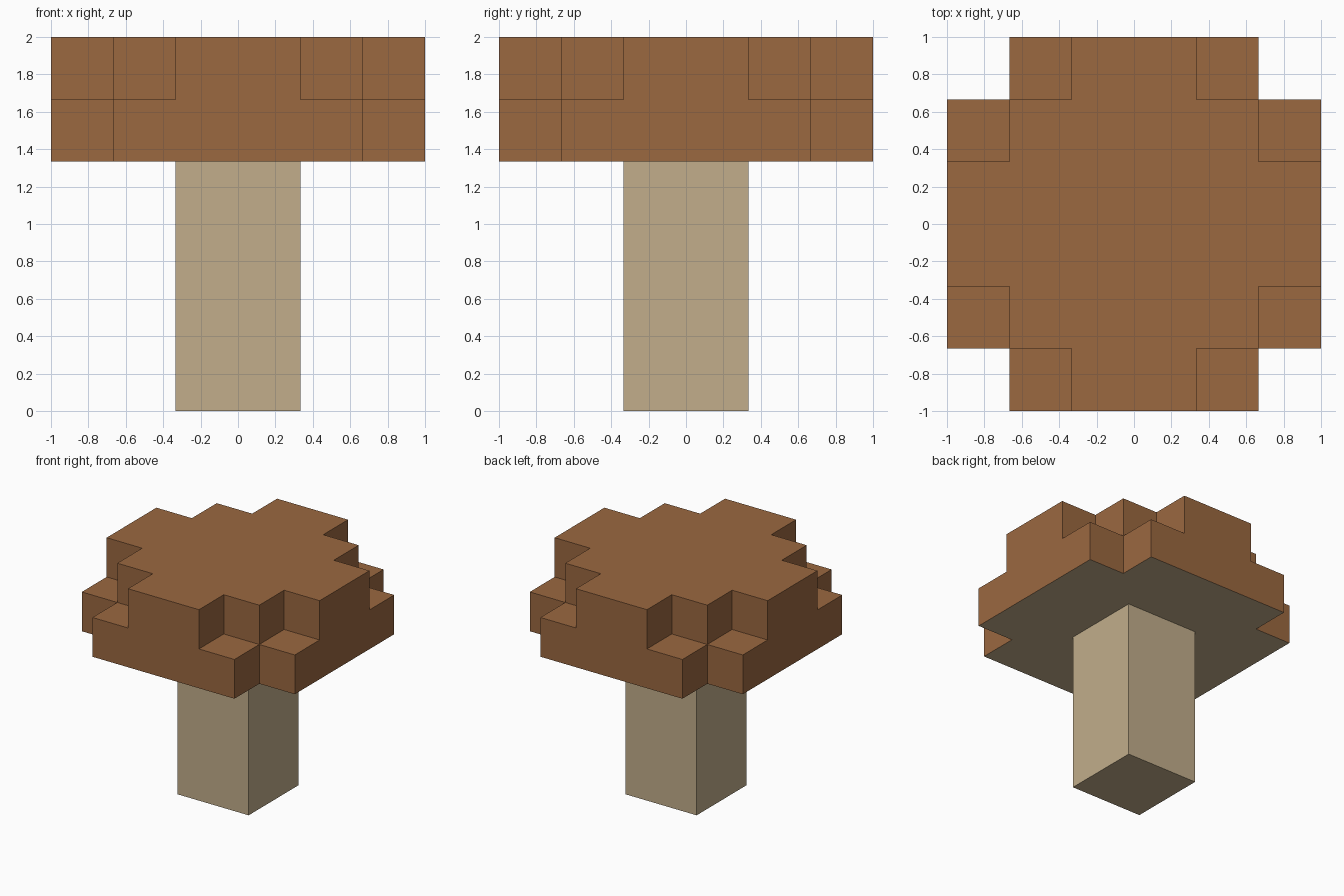
import bpy, bmesh
from mathutils import Matrix, Vector

cube = bpy.data.objects.get("Cube")
if cube:
    bpy.data.objects.remove(cube, do_unlink=True)

U = 1 / 3  # edge of one block


def make_material(name, color):
    mat = bpy.data.materials.new(name)
    mat.use_nodes = True
    mat.diffuse_color = color
    mat.node_tree.nodes["Principled BSDF"].inputs["Base Color"].default_value = color
    return mat


def finish(bm, name, materials):
    bmesh.ops.recalc_face_normals(bm, faces=bm.faces)
    mesh = bpy.data.meshes.new(name)
    bm.to_mesh(mesh)
    bm.free()
    for mat in materials:
        mesh.materials.append(mat)
    obj = bpy.data.objects.new(name, mesh)
    bpy.context.collection.objects.link(obj)


def raise_faces(bm, faces, height):
    """Extrude faces upward and return the new top faces."""
    new = bmesh.ops.extrude_face_region(bm, geom=faces)["geom"]
    verts = [g for g in new if isinstance(g, bmesh.types.BMVert)]
    bmesh.ops.translate(bm, verts=verts, vec=(0, 0, height))
    return [g for g in new if isinstance(g, bmesh.types.BMFace)]


def ring_sum(face):
    """Distance of a block from the middle, counted in half blocks."""
    c = face.calc_center_median()
    return (abs(c.x) + abs(c.y)) / U


brown = make_material("mushroom brown", (0.328, 0.138, 0.051, 1))
beige = make_material("pale beige", (0.54, 0.423, 0.258, 1))

# Cap: blocky grid with stepped corners in two layers
bm = bmesh.new()
bmesh.ops.create_grid(bm, x_segments=6, y_segments=6, size=1,
                      matrix=Matrix.Translation((0, 0, 4 * U)))
corners = [f for f in bm.faces if ring_sum(f) > 4.5]
bmesh.ops.delete(bm, geom=corners, context="FACES")
lower_top = raise_faces(bm, bm.faces[:], U)
raise_faces(bm, [f for f in lower_top if ring_sum(f) < 3.5], U)
bmesh.ops.recalc_face_normals(bm, faces=bm.faces)

# Beige underside, brown elsewhere
for f in bm.faces:
    f.material_index = int(f.normal.z < -0.5)
bmesh.ops.dissolve_limit(bm, angle_limit=0.01, verts=bm.verts, edges=bm.edges,
                         delimit={"MATERIAL"})
finish(bm, "mushroom_cap", [brown, beige])

# Stem
bm = bmesh.new()
bmesh.ops.create_cube(bm, size=1)
bmesh.ops.scale(bm, verts=bm.verts, vec=(2 * U, 2 * U, 4 * U))
bmesh.ops.translate(bm, verts=bm.verts, vec=Vector((0, 0, 2 * U)))
finish(bm, "stem", [beige])
